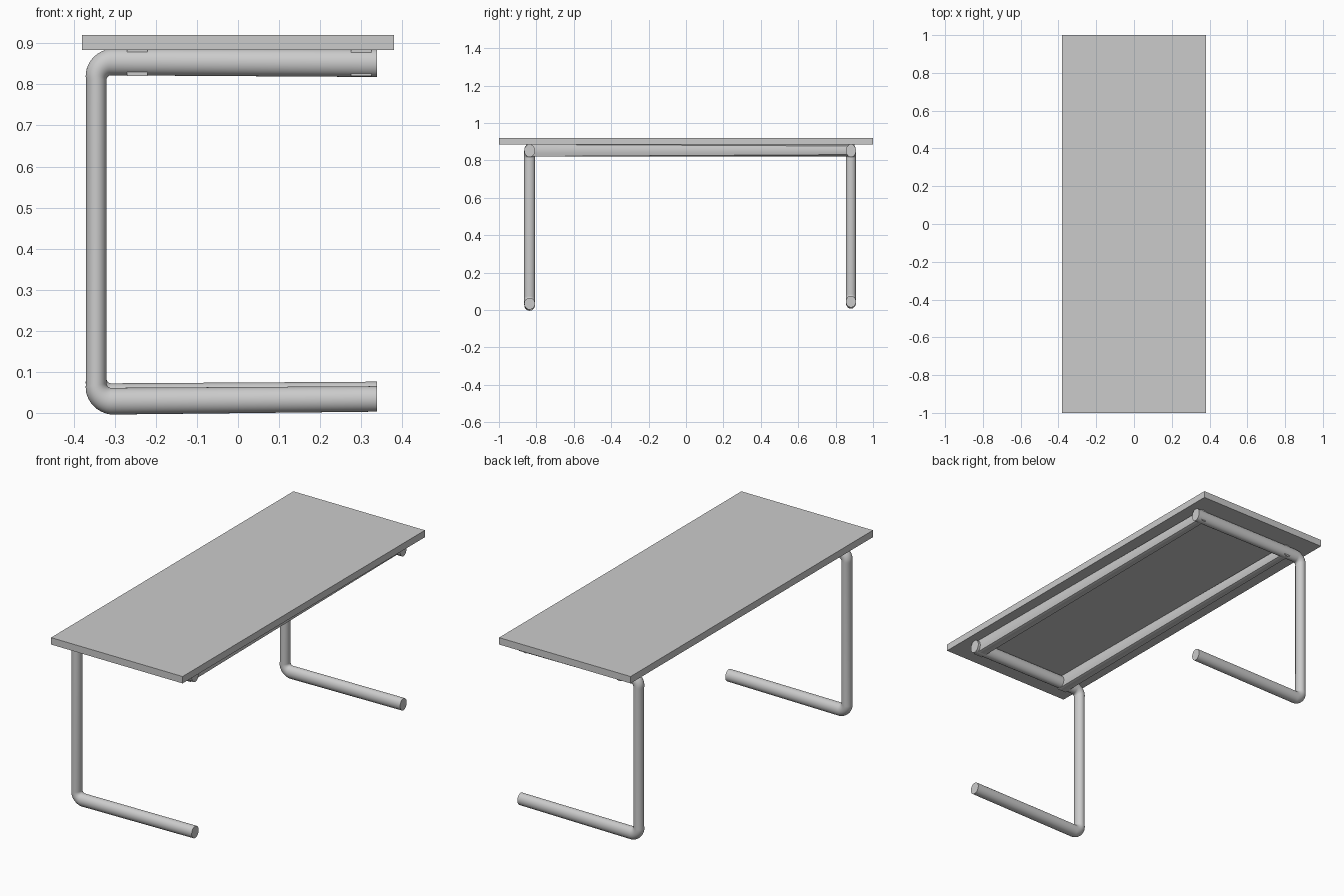
import bpy
import bmesh
from math import cos, sin, pi, radians
from mathutils import Vector

if "Cube" in bpy.data.objects:
    bpy.data.objects.remove(bpy.data.objects["Cube"])

SIDES = 32


def loft(name, rings):
    """Skin a list of closed rings into a capped tube."""
    bm = bmesh.new()
    loops = [[bm.verts.new(p) for p in ring] for ring in rings]
    n = len(loops[0])
    for a, b in zip(loops, loops[1:]):
        for i in range(n):
            j = (i + 1) % n
            bm.faces.new((a[i], a[j], b[j], b[i]))
    bm.faces.new(loops[0])
    bm.faces.new(loops[-1])
    bmesh.ops.recalc_face_normals(bm, faces=bm.faces)
    mesh = bpy.data.meshes.new(name)
    bm.to_mesh(mesh)
    bm.free()
    obj = bpy.data.objects.new(name, mesh)
    bpy.context.collection.objects.link(obj)
    bpy.ops.object.select_all(action='DESELECT')
    obj.select_set(True)
    bpy.context.view_layer.objects.active = obj
    bpy.ops.object.shade_smooth_by_angle(angle=radians(40))
    return obj


def bend(cx, cz, a0, a1, r_in, r_out, steps=10):
    """Inner/outer point pairs of a bend with changing tube thickness."""
    pairs = []
    for k in range(steps + 1):
        t = k / steps
        a = radians(a0 + (a1 - a0) * t)
        d = Vector((cos(a), sin(a)))
        c = Vector((cx, cz))
        ri = r_in[0] + (r_in[1] - r_in[0]) * t
        ro = r_out[0] + (r_out[1] - r_out[0]) * t
        pairs.append((c + d * ri, c + d * ro))
    return pairs


def c_leg(name, y, half_width, lift):
    """C-shaped tube: foot, upright and top arm."""
    pairs = [(Vector((0.338, 0.071 + lift)), Vector((0.338, 0.009 + lift)))]
    pairs += bend(-0.31, 0.079 + lift, 270, 180, (0.012, 0.01), (0.077, 0.06))
    pairs += bend(-0.31, 0.81, 180, 90, (0.01, 0.012), (0.06, 0.077))
    pairs.append((Vector((0.338, 0.818)), Vector((0.338, 0.886))))
    rings = []
    for inner, outer in pairs:
        c, h = (inner + outer) / 2, (outer - inner) / 2
        ring = []
        for i in range(SIDES):
            a = 2 * pi * i / SIDES
            p = c + h * cos(a)
            ring.append((p.x, y + half_width * sin(a), p.y))
        rings.append(ring)
    return loft(name, rings)


def stretcher(name, x):
    """Rail that changes from a square front end to a round back end."""
    square, round_end = [], []
    for i in range(SIDES):
        a = 2 * pi * i / SIDES
        c, s = cos(a), sin(a)
        m = max(abs(c), abs(s))
        square.append((x + 0.025 * c / m, -0.855, 0.853 + 0.032 * s / m))
        round_end.append((x + 0.027 * c, 0.9, 0.854 + 0.032 * s))
    return loft(name, [square, round_end])


# Table top
bpy.ops.mesh.primitive_cube_add(size=1, location=(0, 0, 0.902))
top = bpy.context.object
top.name = "table_top"
top.scale = (0.76, 2.0, 0.036)

# Tubular legs
c_leg("front_leg", -0.836, 0.029, -0.006)
c_leg("back_leg", 0.882, 0.027, 0.005)

# Rails under the top
stretcher("right_rail", 0.3)
stretcher("left_rail", -0.245)

# Let the front foot rest on the ground
bpy.data.objects["front_leg"].location.z = 0.0
